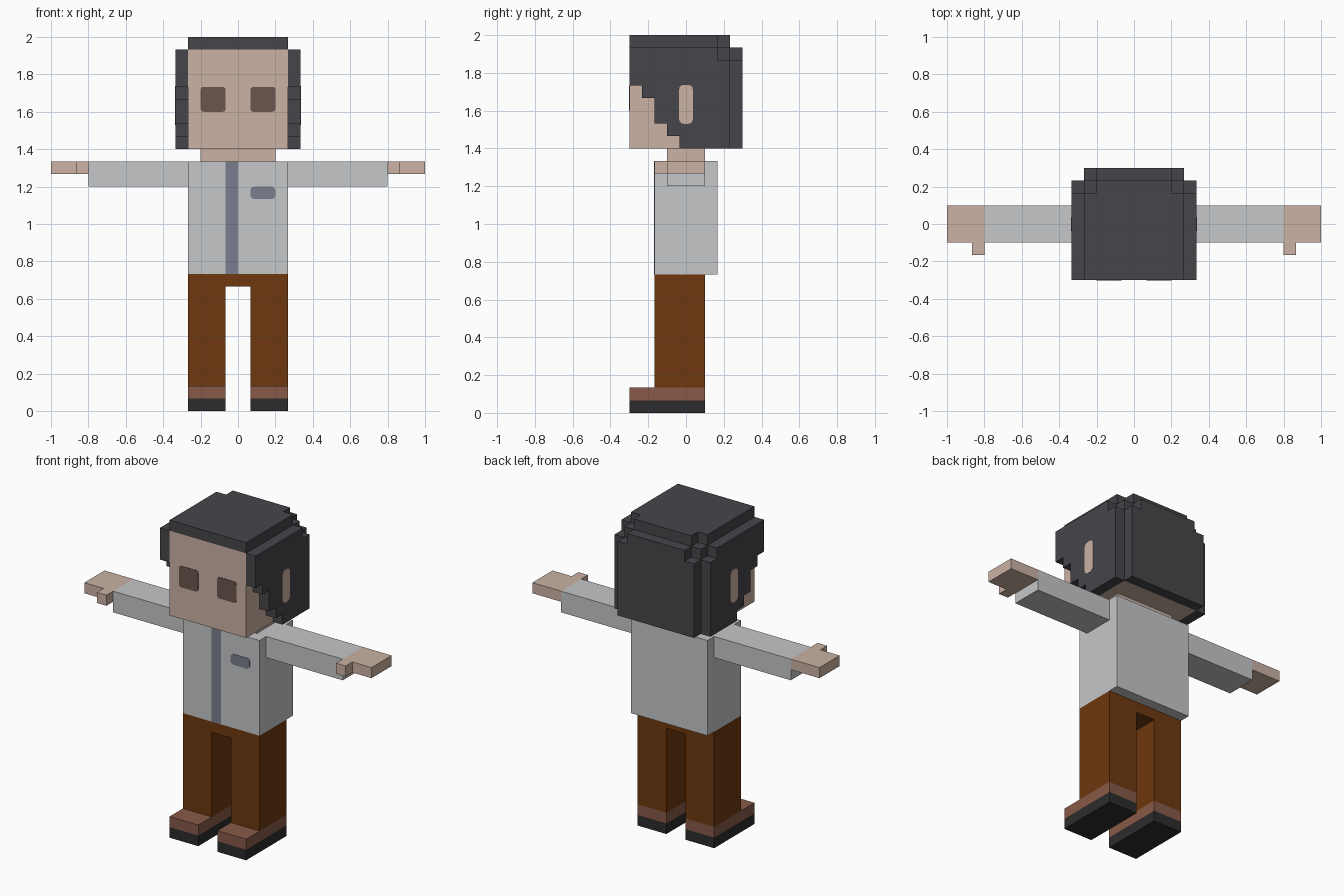
import bpy, bmesh, math
from mathutils import Vector

if "Cube" in bpy.data.objects:
    bpy.data.objects.remove(bpy.data.objects["Cube"])

U = 2 / 15 / 2          # one block edge
Y0 = -4.5               # block row 0 starts here (in blocks)


def material(name, r, g, b):
    lin = [(c / 255 / 12.92 if c < 11 else ((c / 255 + 0.055) / 1.055) ** 2.4) for c in (r, g, b)]
    m = bpy.data.materials.new(name)
    m.diffuse_color = (*lin, 1)
    m.use_nodes = True
    m.node_tree.nodes["Principled BSDF"].inputs["Base Color"].default_value = m.diffuse_color
    return m


SKIN = material("skin", 203, 178, 164)
HAIR = material("dark hair", 70, 69, 74)
SHIRT = material("light grey shirt", 197, 199, 201)
TRIM = material("blue grey trim", 123, 127, 141)
EYE = material("brown eye", 107, 86, 79)
PANTS = material("brown trousers", 110, 56, 14)
SHOE = material("shoe leather", 136, 90, 72)
SOLE = material("black sole", 44, 44, 44)

cells = {}              # block position -> part name
parts = {}              # part name -> material


def fill(name, mat, x, y, z):
    """Fill a box of blocks; x and z in blocks, y in rows from the front."""
    parts[name] = mat
    for i in range(*x):
        for j in range(*y):
            for k in range(*z):
                cells[i, j, k] = name


def finish(name, bm, mat):
    me = bpy.data.meshes.new(name)
    bm.to_mesh(me)
    bm.free()
    me.materials.append(mat)
    bpy.context.collection.objects.link(bpy.data.objects.new(name, me))


def skin_blocks(name, mat):
    """Make the outer faces of one part, leaving out faces hidden by neighbours."""
    bm = bmesh.new()
    verts = {}
    for c in [c for c, n in cells.items() if n == name]:
        for axis in range(3):
            for side in (0, 1):
                nb = list(c)
                nb[axis] += 2 * side - 1
                if tuple(nb) in cells:
                    continue
                a, b = (axis + 1) % 3, (axis + 2) % 3
                loop = []
                for da, db in ((0, 0), (1, 0), (1, 1), (0, 1)):
                    p = list(c)
                    p[axis] += side
                    p[a] += da
                    p[b] += db
                    p = tuple(p)
                    if p not in verts:
                        verts[p] = bm.verts.new((p[0] * U, (p[1] + Y0) * U, p[2] * U))
                    loop.append(verts[p])
                bm.faces.new(loop if side else loop[::-1])
    bmesh.ops.dissolve_limit(bm, angle_limit=0.01, verts=bm.verts, edges=bm.edges)
    finish(name, bm, mat)


def plate(name, mat, centre, w, h, normal, radius=0.02, t=0.003):
    """Thin rounded plate standing on a vertical face."""
    n = Vector(normal)
    up = Vector((0, 0, 1))
    right = up.cross(n)
    pts = []
    for q, (sx, sz) in enumerate(((1, 1), (-1, 1), (-1, -1), (1, -1))):
        for s in range(4 if radius else 1):
            ang = (q + s / 3) * math.pi / 2
            px = sx * (w / 2 - radius) + radius * math.cos(ang)
            pz = sz * (h / 2 - radius) + radius * math.sin(ang)
            pts.append(Vector(centre) + right * px + up * pz)
    bm = bmesh.new()
    face = bm.faces.new([bm.verts.new(p) for p in pts])
    ext = bmesh.ops.extrude_face_region(bm, geom=[face])
    bmesh.ops.translate(bm, vec=n * t, verts=[v for v in ext["geom"] if isinstance(v, bmesh.types.BMVert)])
    bmesh.ops.recalc_face_normals(bm, faces=bm.faces)
    finish(name, bm, mat)


# body and head
fill("torso", SHIRT, (-4, 4), (2, 7), (11, 20))
fill("hips", PANTS, (-4, 4), (2, 6), (10, 11))
fill("neck", SKIN, (-3, 3), (3, 6), (20, 21))
fill("head", SKIN, (-4, 4), (0, 8), (21, 29))

# hair: crown, back, and the dark layer showing at the notched rear corners
fill("hair_top", HAIR, (-4, 4), (0, 7), (29, 30))
fill("hair_top", HAIR, (-3, 3), (7, 8), (29, 30))
fill("hair_top", HAIR, (-4, 4), (7, 8), (28, 29))
fill("hair_back", HAIR, (-4, 4), (8, 9), (21, 28))
fill("hair_back", HAIR, (-3, 3), (8, 9), (28, 29))


def span(s, a, b):
    """Mirror a range of blocks to the left side."""
    return (a, b) if s > 0 else (-b, -a)


for s, side in ((1, "left"), (-1, "right")):
    # stepped side hair: (bottom, top, first row, last row)
    for z0, z1, y0, y1 in ((28, 29, 0, 7), (26, 28, 0, 8), (25, 26, 1, 8),
                           (23, 25, 2, 8), (22, 23, 3, 8), (21, 22, 4, 8)):
        fill("hair_" + side, HAIR, span(s, 4, 5), (y0, y1), (z0, z1))
    # arm, hand and thumb
    fill("arm_" + side, SHIRT, span(s, 4, 12), (3, 6), (18, 20))
    fill("hand_" + side, SKIN, span(s, 12, 15), (3, 6), (19, 20))
    fill("hand_" + side, SKIN, span(s, 12, 13), (2, 3), (19, 20))
    # leg and shoe
    fill("leg_" + side, PANTS, span(s, 1, 4), (2, 6), (2, 10))
    fill("shoe_" + side, SHOE, span(s, 1, 4), (0, 6), (1, 2))
    fill("sole_" + side, SOLE, span(s, 1, 4), (0, 6), (0, 1))
    # eye and ear
    plate("eye_" + side, EYE, (s * 2 * U, -4.5 * U, 25 * U), 2 * U, 2 * U, (0, -1, 0), 0.015)
    plate("ear_" + side, SKIN, (s * 5 * U, 0, 24.5 * U), 1.1 * U, 3.1 * U, (s, 0, 0), 0.025)

for name, mat in parts.items():
    skin_blocks(name, mat)

# shirt front strip and pocket
plate("shirt_strip", TRIM, (-0.5 * U, -2.5 * U, 15.5 * U), U, 9 * U, (0, -1, 0), 0)
plate("pocket", TRIM, (2 * U, -2.5 * U, 17.5 * U), 2 * U, U, (0, -1, 0), 0.02)
